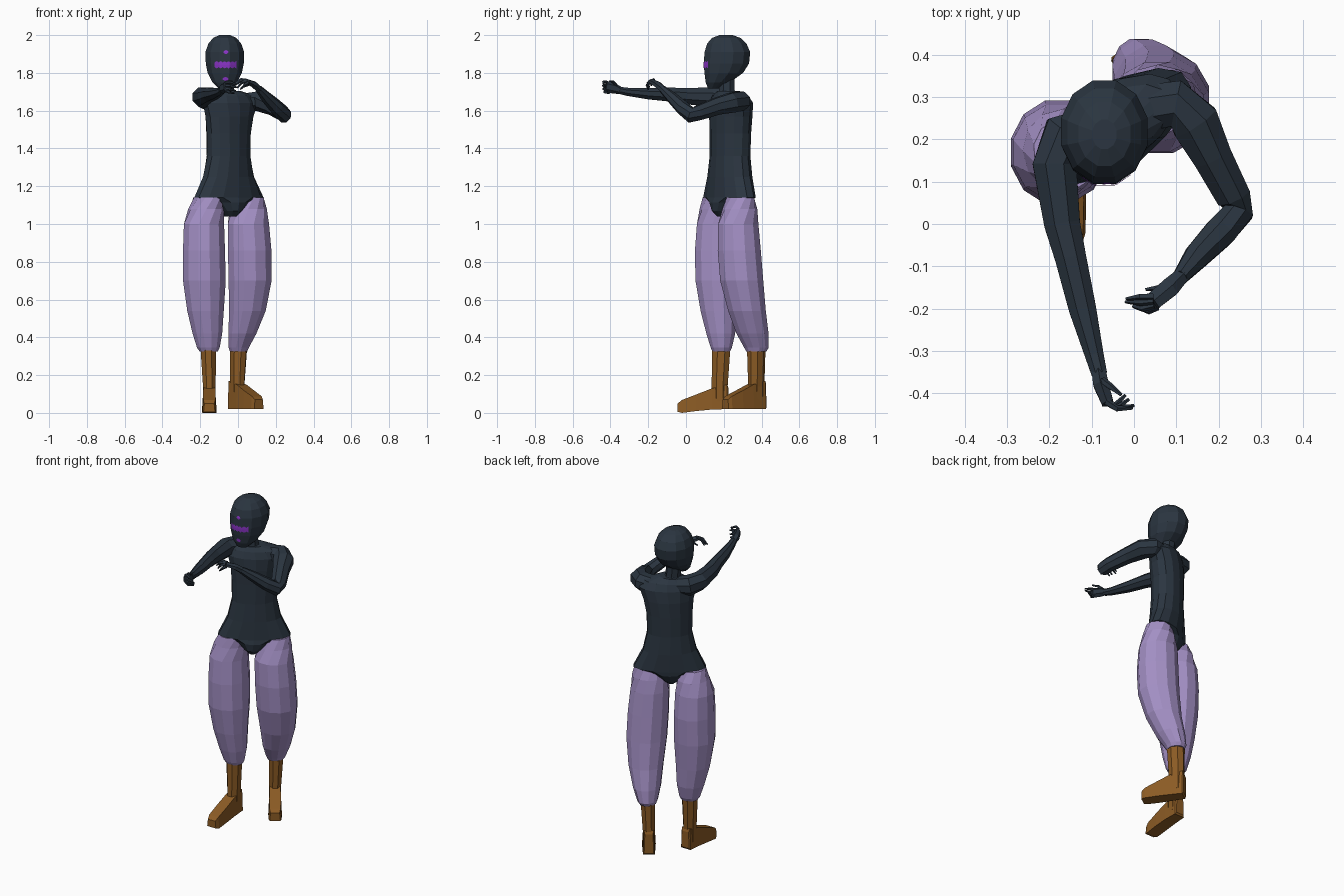
import bpy, bmesh, math
from mathutils import Vector
from mathutils.bvhtree import BVHTree


def material(name, rgb):
    m = bpy.data.materials.new(name)
    m.diffuse_color = (*rgb, 1)
    return m


SLATE = material("dark slate", (0.024, 0.036, 0.052))
LAVENDER = material("lavender cloth", (0.37, 0.28, 0.56))
BROWN = material("brown leather", (0.26, 0.105, 0.018))
PURPLE = material("purple paint", (0.26, 0.035, 0.58))


def loft(name, rings, mat):
    """Skin a list of equal rings and cap both ends."""
    bm = bmesh.new()
    vs = [[bm.verts.new(p) for p in r] for r in rings]
    n = len(vs[0])
    for a, b in zip(vs, vs[1:]):
        for i in range(n):
            j = (i + 1) % n
            bm.faces.new((a[i], a[j], b[j], b[i]))
    bm.faces.new(vs[0])
    bm.faces.new(vs[-1])
    bmesh.ops.recalc_face_normals(bm, faces=bm.faces)
    return finish(name, bm, mat)


def finish(name, bm, mat):
    me = bpy.data.meshes.new(name)
    bm.to_mesh(me)
    bm.free()
    me.materials.append(mat)
    ob = bpy.data.objects.new(name, me)
    bpy.context.collection.objects.link(ob)
    return ob


def ovals(name, rows, mat, n=12):
    """Rows are z, cx, cy, half width, half depth, turn in degrees."""
    rings = []
    for z, cx, cy, rx, ry, deg in rows:
        c, s = math.cos(math.radians(deg)), math.sin(math.radians(deg))
        ring = []
        for i in range(n):
            a = math.tau * (i + 0.5) / n
            u, v = rx * math.cos(a), ry * math.sin(a)
            ring.append((cx + u * c - v * s, cy + u * s + v * c, z))
        rings.append(ring)
    return loft(name, rings, mat)


def tube(name, rows, mat, n=8):
    """Rows are x, y, z, half width, half height along a limb."""
    pts = [Vector(r[:3]) for r in rows]
    rings = []
    for k, r in enumerate(rows):
        t = (pts[min(k + 1, len(pts) - 1)] - pts[max(k - 1, 0)]).normalized()
        side = t.cross(Vector((0, 0, 1))).normalized()
        up = side.cross(t)
        rings.append([pts[k] + side * r[3] * math.cos(math.tau * (i + .5) / n)
                      + up * r[4] * math.sin(math.tau * (i + .5) / n) for i in range(n)])
    return loft(name, rings, mat)


# torso with pelvis, turned toward the left foot
ovals("torso", [
    (1.04, -.045, .21, .03, .05, 33), (1.07, -.047, .215, .06, .085, 33),
    (1.115, -.048, .225, .11, .10, 33), (1.14, -.048, .23, .21, .095, 33),
    (1.25, -.05, .232, .155, .095, 36), (1.36, -.05, .233, .13, .092, 38),
    (1.48, -.05, .235, .133, .093, 38), (1.57, -.045, .237, .145, .095, 36),
    (1.64, -.04, .238, .165, .09, 33), (1.68, -.042, .235, .14, .075, 30),
    (1.705, -.055, .225, .07, .055, 20)], SLATE, 14)

# neck and head
ovals("neck", [(1.66, -.055, .225, .06, .055, 0), (1.71, -.062, .215, .045, .045, 0),
               (1.78, -.068, .215, .045, .045, 0)], SLATE, 8)
head = ovals("head", [
    (1.718, -.07, .145, .035, .03, 0), (1.75, -.07, .168, .067, .066, 0),
    (1.80, -.07, .2, .094, .106, 0), (1.85, -.07, .214, .104, .124, 0),
    (1.91, -.07, .219, .106, .125, 0), (1.955, -.07, .216, .09, .108, 0),
    (1.985, -.07, .213, .064, .078, 0), (2.0, -.07, .212, .03, .036, 0)], SLATE, 12)

# painted face marks, wrapped onto the head
tree = BVHTree.FromPolygons([v.co for v in head.data.vertices],
                            [p.vertices[:] for p in head.data.polygons])


def face_mark(name, cx, cz, w, steps, half_height):
    bm = bmesh.new()
    cols = []
    for i in range(steps + 1):
        x = cx - w / 2 + w * i / steps
        h = half_height(i / steps)
        col = []
        for dz in (-h, 0, h):
            hit = tree.ray_cast(Vector((x, -1, cz + dz)), Vector((0, 1, 0)))[0]
            col.append(bm.verts.new(hit + Vector((0, -.003, 0))))
        cols.append(col)
    for a, b in zip(cols, cols[1:]):
        for k in range(2):
            bm.faces.new((a[k], b[k], b[k + 1], a[k + 1]))
    return finish(name, bm, PURPLE)


face_mark("eye_band", -.066, 1.843, .115, 22,
          lambda t: .012 + .007 * abs(math.sin(t * 11 * math.pi / 2)))
face_mark("forehead_mark", -.064, 1.91, .026, 4, lambda t: .002 + .009 * math.sin(math.pi * t))
face_mark("chin_mark", -.066, 1.768, .03, 4, lambda t: .002 + .009 * math.sin(math.pi * t))

# straight right arm and bent left arm
tube("right_arm", [
    (-.08, .24, 1.65, .045, .05), (-.165, .205, 1.665, .062, .06),
    (-.188, .14, 1.672, .056, .056), (-.17, .0, 1.677, .046, .046),
    (-.15, -.08, 1.685, .04, .04), (-.122, -.2, 1.69, .035, .032),
    (-.094, -.31, 1.70, .024, .023), (-.082, -.355, 1.708, .02, .02)], SLATE)
tube("left_arm", [
    (.0, .27, 1.64, .06, .05), (.1, .285, 1.65, .06, .055), (.145, .24, 1.642, .062, .056),
    (.185, .16, 1.622, .05, .048), (.235, .065, 1.588, .044, .042),
    (.247, .028, 1.575, .038, .042), (.205, -.018, 1.615, .04, .038),
    (.15, -.075, 1.67, .033, .03), (.11, -.125, 1.715, .02, .02)], SLATE)


# hands: palm and curled fingers as start, knuckle, tip
def hand(side, palm, fingers):
    tube(side + "_palm", palm, SLATE, 6)
    for k, f in enumerate(fingers):
        tube(f"{side}_finger_{k + 1}",
             [(*p, r, r) for p, r in zip(f, (.009, .008, .004))], SLATE, 5)


hand("right", [(-.084, -.345, 1.706, .019, .019), (-.078, -.38, 1.718, .021, .028),
               (-.062, -.425, 1.728, .016, .03)], [
    [(-.066, -.42, 1.75), (-.04, -.437, 1.752), (-.004, -.436, 1.738)],
    [(-.066, -.422, 1.735), (-.04, -.437, 1.732), (.0, -.43, 1.722)],
    [(-.066, -.422, 1.72), (-.04, -.435, 1.714), (-.012, -.415, 1.705)],
    [(-.066, -.42, 1.706), (-.045, -.43, 1.698), (-.02, -.405, 1.692)],
    [(-.075, -.37, 1.735), (-.055, -.385, 1.752), (-.03, -.405, 1.757)]])
hand("left", [(.118, -.117, 1.708, .019, .019), (.085, -.15, 1.738, .026, .018),
              (.045, -.183, 1.757, .024, .012)], [
    [(.045, -.172, 1.762), (.015, -.172, 1.765), (-.018, -.177, 1.742)],
    [(.046, -.182, 1.76), (.015, -.186, 1.758), (-.02, -.184, 1.732)],
    [(.048, -.192, 1.755), (.02, -.2, 1.748), (-.002, -.195, 1.722)],
    [(.055, -.196, 1.748), (.035, -.206, 1.735), (.012, -.2, 1.712)],
    [(.09, -.14, 1.74), (.062, -.15, 1.74), (.028, -.155, 1.725)]])

# baggy trouser legs
ovals("right_leg", [
    (.325, -.155, .187, .05, .048, 0), (.345, -.157, .187, .062, .058, 0),
    (.42, -.162, .184, .081, .079, 0), (.54, -.172, .174, .1, .1, 0),
    (.7, -.178, .168, .117, .122, 0), (.86, -.18, .17, .115, .127, 0),
    (1.0, -.18, .17, .11, .116, 0), (1.08, -.168, .172, .095, .1, 15),
    (1.14, -.157, .168, .08, .085, 33)], LAVENDER, 12)
ovals("left_leg", [
    (.325, .003, .372, .047, .055, 0), (.345, .004, .373, .055, .067, 0),
    (.42, .023, .352, .077, .088, 0), (.54, .05, .323, .1, .103, 0),
    (.7, .064, .295, .118, .118, 0), (.86, .062, .282, .119, .118, 0),
    (1.0, .055, .277, .113, .11, 0), (1.08, .055, .285, .098, .092, 15),
    (1.14, .06, .288, .08, .075, 33)], LAVENDER, 12)


# boots: shaft and wedge foot pointing along a heading
def boot(side, top, ankle, deg, length, lift):
    ovals(side + "_boot_shaft", [
        (.06, *ankle, .036, .046, deg), (.14, *ankle, .036, .046, deg),
        (.345, *top, .045, .052, deg)], BROWN, 8)
    a = math.radians(deg)
    fwd, lat = Vector((math.sin(a), -math.cos(a), 0)), Vector((math.cos(a), math.sin(a), 0))
    o = Vector((*ankle, 0))
    rings = []
    for s, w, z0, z1 in [(-.047, .027, .03, .13), (-.04, .033, .02, .15), (.04, .037, .018, .13),
                         (length * .55, .039, .01, .098), (length * .9, .037, 0, .068),
                         (length, .03, .006, .05)]:
        z0 = max(z0, lift)
        rings.append([o + fwd * s + lat * (sx * w) + Vector((0, 0, z))
                      for sx, z in ((-1, z0), (1, z0), (.85, z1 + lift), (-.85, z1 + lift))])
    loft(side + "_boot_foot", rings, BROWN)


boot("right", (-.157, .187), (-.152, .178), 0, .222, 0)
boot("left", (.003, .372), (-.004, .372), 35, .2, .02)
